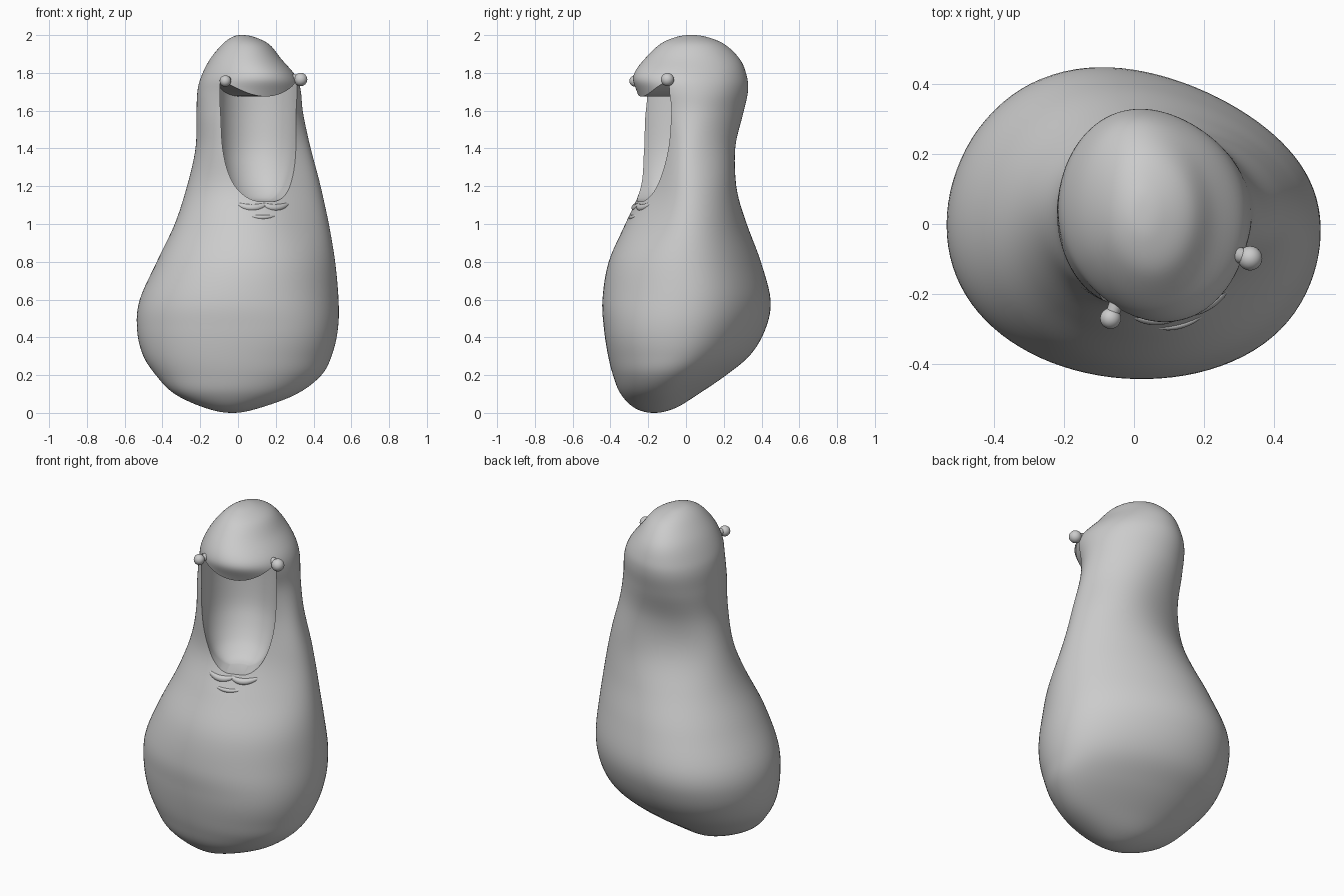
import bpy, bmesh, math
from mathutils import Vector
from mathutils.bvhtree import BVHTree

if "Cube" in bpy.data.objects:
    bpy.data.objects.remove(bpy.data.objects["Cube"])


def new_object(name, bm):
    bmesh.ops.recalc_face_normals(bm, faces=bm.faces)
    mesh = bpy.data.meshes.new(name)
    bm.to_mesh(mesh)
    bm.free()
    obj = bpy.data.objects.new(name, mesh)
    bpy.context.collection.objects.link(obj)
    return obj


def loft(name, rings, strip_top=False):
    bm = bmesh.new()
    loops = [[bm.verts.new(p) for p in r] for r in rings]
    n = len(loops[0])
    for a, b in zip(loops, loops[1:]):
        for i in range(n):
            j = (i + 1) % n
            bm.faces.new((a[i], a[j], b[j], b[i]))
    bm.faces.new(loops[0][::-1])
    top = loops[-1]
    if strip_top:
        for i in range(n // 2 - 1):
            bm.faces.new((top[i], top[i + 1], top[n - 2 - i], top[n - 1 - i]))
    else:
        bm.faces.new(top)
    return new_object(name, bm)


def smooth(obj, angle=40):
    bpy.ops.object.select_all(action='DESELECT')
    obj.select_set(True)
    bpy.context.view_layer.objects.active = obj
    bpy.ops.object.shade_smooth_by_angle(angle=math.radians(angle))


def spline(rows, steps):
    out = []
    for i in range(1, len(rows) - 2):
        p0, p1, p2, p3 = rows[i - 1:i + 3]
        for s in range(steps):
            t = s / steps
            out.append([0.5 * (2 * b + (c - a) * t + (2 * a - 5 * b + 4 * c - d) * t * t
                               + (3 * b - a - 3 * c + d) * t ** 3)
                        for a, b, c, d in zip(p0, p1, p2, p3)])
    return out + [rows[-2]]


def bump(x, mid, width):
    return math.exp(-((x - mid) / width) ** 2)


# Facing direction of the mouth
centre, side, front = Vector((0.105, -0.14, 0)), Vector((0.914, 0.406, 0)), Vector((0.406, -0.914, 0))

# Body: height, left, right, front, back
levels = [
    (0.00, -0.03, -0.03, -0.17, -0.17),
    (0.025, -0.17, 0.11, -0.27, -0.06),
    (0.10, -0.335, 0.31, -0.345, 0.06),
    (0.20, -0.435, 0.44, -0.385, 0.205),
    (0.31, -0.505, 0.495, -0.41, 0.335),
    (0.45, -0.535, 0.525, -0.43, 0.415),
    (0.60, -0.52, 0.53, -0.44, 0.44),
    (0.80, -0.43, 0.515, -0.41, 0.39),
    (1.00, -0.335, 0.485, -0.325, 0.32),
    (1.20, -0.27, 0.44, -0.235, 0.265),
    (1.40, -0.225, 0.385, -0.215, 0.26),
    (1.58, -0.22, 0.345, -0.23, 0.30),
    (1.70, -0.215, 0.325, -0.235, 0.325),
    (1.78, -0.195, 0.295, -0.24, 0.32),
    (1.87, -0.15, 0.225, -0.20, 0.285),
    (1.95, -0.085, 0.165, -0.135, 0.205),
    (1.99, -0.03, 0.085, -0.05, 0.11),
    (2.00, 0.02, 0.02, 0.03, 0.03),
]
flip = lambda r: (r[0], r[2], r[1], r[4], r[3])
rows = [flip(levels[1])] + levels + [flip(levels[-2])]
rings = []
for z, xl, xr, yf, yb in spline(rows, 6):
    cx, cy = (xl + xr) / 2, (yf + yb) / 2
    rx, ry = max((xr - xl) / 2, 0.002), max((yb - yf) / 2, 0.002)
    egg_front = 0.34 * bump(z, 1.42, 0.24)
    egg_back = 0.16 - 0.26 * bump(z, 1.28, 0.25)
    lip = 0.055 * bump(z, 1.78, 0.12)
    cheek = 0.035 * bump(z, 0.42, 0.22) - 0.04 * bump(z, 1.05, 0.2)
    ring = []
    for i in range(96):
        c, s = math.cos(math.tau * i / 96), math.sin(math.tau * i / 96)
        egg = egg_front + (egg_back - egg_front) * (0.5 + 0.5 * s)
        p = Vector((cx + rx * c, cy + s * (ry - egg * rx * c), max(z, 0)))
        out = Vector((c, s, 0))
        # upper lip bulges forward, belly bulges to the front right
        p += front * lip * max(0, out.dot(Vector((0.6, -0.8, 0)))) ** 1.2
        p += Vector((0.7, -0.7, 0)) * cheek * max(0, (c - s) * 0.7071) ** 5
        ring.append(p)
    rings.append(ring)
body = loft("body", rings)
bm = bmesh.new()
bm.from_mesh(body.data)
surface = BVHTree.FromBMesh(bm)
bm.free()

# Mouth cutter: height, half width, depth
mouth = [(1.12, 0.05, 0.02), (1.135, 0.09, 0.06), (1.17, 0.13, 0.10), (1.22, 0.16, 0.14),
         (1.30, 0.188, 0.18), (1.40, 0.205, 0.21), (1.55, 0.211, 0.22), (1.675, 0.211, 0.22)]
rows = [mouth[0]] + mouth + [mouth[-1]]
rings = []
for z, w, d in spline(rows, 4):
    uv = [(w * math.cos(math.pi * i / 32), -d * math.sin(math.pi * i / 32)) for i in range(33)]
    uv += [(-w * math.cos(math.pi * i / 32), 0.4) for i in range(33)]
    lift = 0.09 * max(0, (z - 1.12) / 0.555) ** 2
    rings.append([centre + side * u + front * v + Vector((0, 0, z + lift * (u / 0.211) ** 2))
                  for u, v in uv])
cutter = loft("mouth_cutter", rings, strip_top=True)
cutter.hide_render = True
cut = body.modifiers.new("mouth", 'BOOLEAN')
cut.operation, cut.solver, cut.object = 'DIFFERENCE', 'EXACT', cutter
bpy.context.view_layer.objects.active = body
bpy.ops.object.modifier_apply(modifier=cut.name)
bpy.data.objects.remove(cutter)
smooth(body)


# Eyes on short stalks at the mouth corners
def eye(name, pos, root, r):
    pos, root = Vector(pos), Vector(root)
    bm = bmesh.new()
    bmesh.ops.create_uvsphere(bm, u_segments=24, v_segments=16, radius=r)
    bmesh.ops.translate(bm, verts=bm.verts, vec=pos)
    axis = pos - root
    made = bmesh.ops.create_cone(bm, cap_ends=True, segments=20, radius1=r * 0.75,
                                 radius2=r * 0.6, depth=axis.length)
    rot = axis.to_track_quat('Z', 'Y').to_matrix()
    bmesh.ops.rotate(bm, verts=made["verts"], matrix=rot)
    bmesh.ops.translate(bm, verts=made["verts"], vec=(pos + root) / 2)
    smooth(new_object(name, bm))


eye("right_eye", (0.332, -0.098, 1.765), (0.255, -0.075, 1.775), 0.035)
eye("left_eye", (-0.067, -0.27, 1.757), (-0.04, -0.2, 1.765), 0.03)


# Skin folds under the mouth
def fold(name, x0, x1, z_mid, rise, r):
    curve = bpy.data.curves.new(name, 'CURVE')
    curve.dimensions, curve.bevel_depth, curve.bevel_resolution = '3D', r, 3
    line = curve.splines.new('POLY')
    line.points.add(24)
    for i, p in enumerate(line.points):
        t = i / 12 - 1
        x = x0 + (x1 - x0) * i / 24
        hit = surface.ray_cast(Vector((x, -2, z_mid + rise * t * t)), Vector((0, 1, 0)))[0]
        p.co = (hit.x, hit.y + r * 0.5, hit.z, 1)
        p.radius = max(0.1, math.sqrt(1 - t * t))
    bpy.context.collection.objects.link(bpy.data.objects.new(name, curve))


fold("upper_fold_left", -0.01, 0.16, 1.085, 0.025, 0.02)
fold("upper_fold_right", 0.12, 0.27, 1.085, 0.025, 0.02)
fold("lower_fold", 0.06, 0.20, 1.035, 0.01, 0.012)
